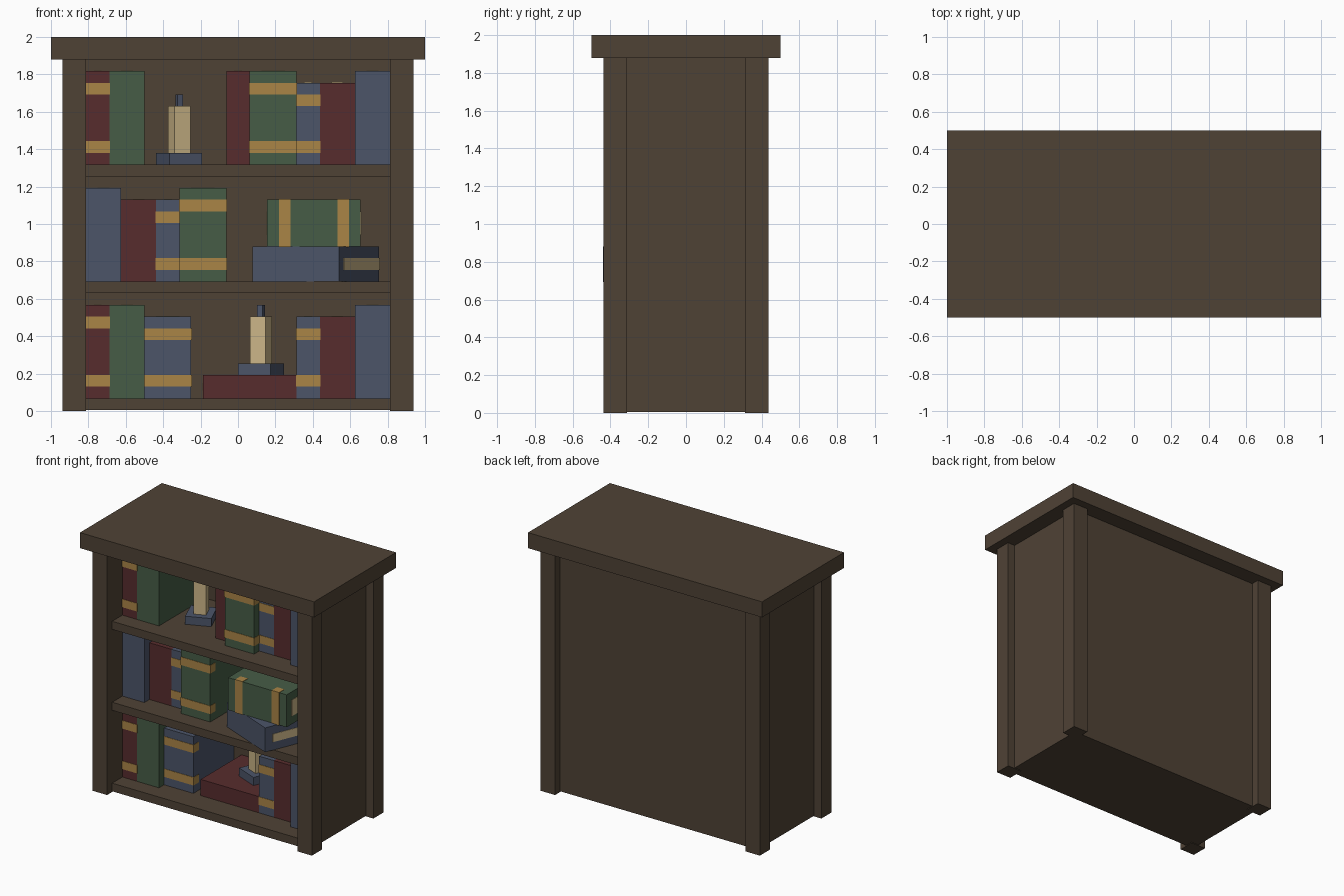
import bpy, bmesh
from math import radians
from mathutils import Matrix, Vector

if "Cube" in bpy.data.objects:
    bpy.data.objects.remove(bpy.data.objects["Cube"])


def srgb(r, g, b):
    lin = [(c / 255 / 12.92) if c < 10 else ((c / 255 + 0.055) / 1.055) ** 2.4 for c in (r, g, b)]
    return (*lin, 1.0)


COLOURS = {
    "dark_wood": srgb(79, 66, 53),
    "red_cover": srgb(87, 44, 45),
    "green_cover": srgb(70, 92, 70),
    "blue_cover": srgb(76, 85, 105),
    "gold_band": srgb(170, 133, 70),
    "cream": srgb(204, 182, 136),
}
MATS = {}
for mat_name, colour in COLOURS.items():
    MATS[mat_name] = bpy.data.materials.new(mat_name)
    MATS[mat_name].diffuse_color = colour


def make(name, boxes, matrix=Matrix()):
    """One object from boxes given as (min corner, max corner, material name)."""
    bm = bmesh.new()
    mesh = bpy.data.meshes.new(name)
    used = []
    for lo, hi, mat in boxes:
        if mat not in used:
            used.append(mat)
            mesh.materials.append(MATS[mat])
        lo, hi = Vector(lo), Vector(hi)
        size, mid = hi - lo, (lo + hi) / 2
        new = bmesh.ops.create_cube(bm, size=1, matrix=Matrix.Translation(mid) @ Matrix.Diagonal((*size, 1)))
        for f in {f for v in new["verts"] for f in v.link_faces}:
            f.material_index = used.index(mat)
    bm.to_mesh(mesh)
    bm.free()
    ob = bpy.data.objects.new(name, mesh)
    ob.matrix_world = matrix
    bpy.context.collection.objects.link(ob)
    return ob


def wood(name, lo, hi):
    make(name, [(lo, hi, "dark_wood")])


# Case: top slab, corner posts, recessed panels, shelves
BASE, TOP = 0.005, 1.88
wood("top_slab", (-1, -0.5, TOP), (1, 0.5, 2))
for sx, side in ((-1, "left"), (1, "right")):
    for sy, end in ((-1, "front"), (1, "back")):
        cx, cy = sx * 0.875, sy * 0.375
        wood(f"{end}_{side}_post", (cx - 0.0625, cy - 0.0625, 0), (cx + 0.0625, cy + 0.0625, TOP))
    cx = sx * 0.84375
    wood(f"{side}_panel", (cx - 0.03125, -0.3125, BASE), (cx + 0.03125, 0.3125, TOP))
wood("back_panel", (-0.8125, 0.3125, BASE), (0.8125, 0.375, TOP))
SHELVES = [BASE + 0.625 * i for i in range(3)]
for i, z in enumerate(SHELVES):
    wood(f"shelf_{i + 1}", (-0.8125, -0.375, z), (0.8125, 0.3125, z + 0.0625))
LOW, MID, HIGH = [z + 0.0625 for z in SHELVES]


def book(name, cover, thick, height, depth, bands, matrix):
    """Book centred on its origin: x thickness, y depth with the spine at -y, z height."""
    t, d, h, e = thick / 2, depth / 2, height / 2, 0.003
    inset = min(0.0625, thick / 3)
    parts = [((-t, -d, -h), (t, d, h), cover),
             ((-t + inset, -d + 0.0625, -h - e), (t - inset, d + e, h + e), "cream")]
    if bands:
        for s in (-1, 1):
            z = s * (h - 0.09375)
            parts.append(((-t - e, -d - e, z - 0.03125), (t + e, -d + 0.0625, z + 0.03125), "gold_band"))
    make(name, parts, matrix)


# Standing books: cover, left x, thickness, height, spine y, bands
FAR, NEAR = -0.1875, -0.25
ROWS = {
    "upper": (HIGH, [
        ("red", -0.8125, 0.125, 0.5, NEAR, True),
        ("green", -0.6875, 0.1875, 0.5, NEAR, False),
        ("red", -0.0625, 0.125, 0.5, FAR, False),
        ("green", 0.0625, 0.25, 0.5, NEAR, True),
        ("blue", 0.3125, 0.125, 0.4375, FAR, True),
        ("red", 0.4375, 0.1875, 0.4375, FAR, False),
        ("blue", 0.625, 0.1875, 0.5, NEAR, False)]),
    "middle": (MID, [
        ("blue", -0.8125, 0.1875, 0.5, NEAR, False),
        ("red", -0.625, 0.1875, 0.4375, FAR, False),
        ("blue", -0.4375, 0.125, 0.4375, FAR, True),
        ("green", -0.3125, 0.25, 0.5, NEAR, True)]),
    "lower": (LOW, [
        ("red", -0.8125, 0.125, 0.5, NEAR, True),
        ("green", -0.6875, 0.1875, 0.5, NEAR, False),
        ("blue", -0.5, 0.25, 0.4375, FAR, True),
        ("blue", 0.3125, 0.125, 0.4375, FAR, True),
        ("red", 0.4375, 0.1875, 0.4375, FAR, False),
        ("blue", 0.625, 0.1875, 0.5, NEAR, False)]),
}
for row, (z, books) in ROWS.items():
    for i, (col, x, t, h, y, bands) in enumerate(books):
        depth = 0.31 - y
        book(f"{row}_{col}_book_{i + 1}", col + "_cover", t, h, depth, bands,
             Matrix.Translation((x + t / 2, y + depth / 2, z + h / 2)))

# Lying books
FLAT = Matrix.Rotation(radians(90), 4, "Y")
TURN = radians(22.5)
book("lying_blue_book", "blue_cover", 0.1875, 0.5, 0.5625, False,
     Matrix.Translation((0.416, -0.083, MID + 0.09375)) @ Matrix.Rotation(-TURN, 4, "Z") @ FLAT)
book("lying_green_book", "green_cover", 0.25, 0.5, 0.5625, True,
     Matrix.Translation((0.406, -0.0625, MID + 0.3125)) @ FLAT)
book("lying_red_book", "red_cover", 0.125, 0.5, 0.4975, False,
     Matrix.Translation((0.0625, 0.06125, LOW + 0.0625)) @ FLAT)


# Candles on square holders
def candle(name, x, y, z, turn):
    place = Matrix.Translation((x, y, z)) @ Matrix.Rotation(turn, 4, "Z")
    for part, half, lo, hi, mat in (("holder", 0.09375, 0, 0.0625, "blue_cover"),
                                    ("stick", 0.046, 0.0625, 0.3125, "cream"),
                                    ("wick", 0.0156, 0.3125, 0.375, "blue_cover")):
        make(f"{name}_{part}", [((-half, -half, lo), (half, half, hi), mat)], place)


candle("upper_candle", -0.315, 0.0, HIGH, TURN)
candle("lower_candle", 0.123, 0.0625, LOW + 0.125, -TURN)

for m in bpy.data.materials:
    if m.users and not m.is_grease_pencil:
        m.use_nodes = True
        m.node_tree.nodes["Principled BSDF"].inputs["Base Color"].default_value = m.diffuse_color
